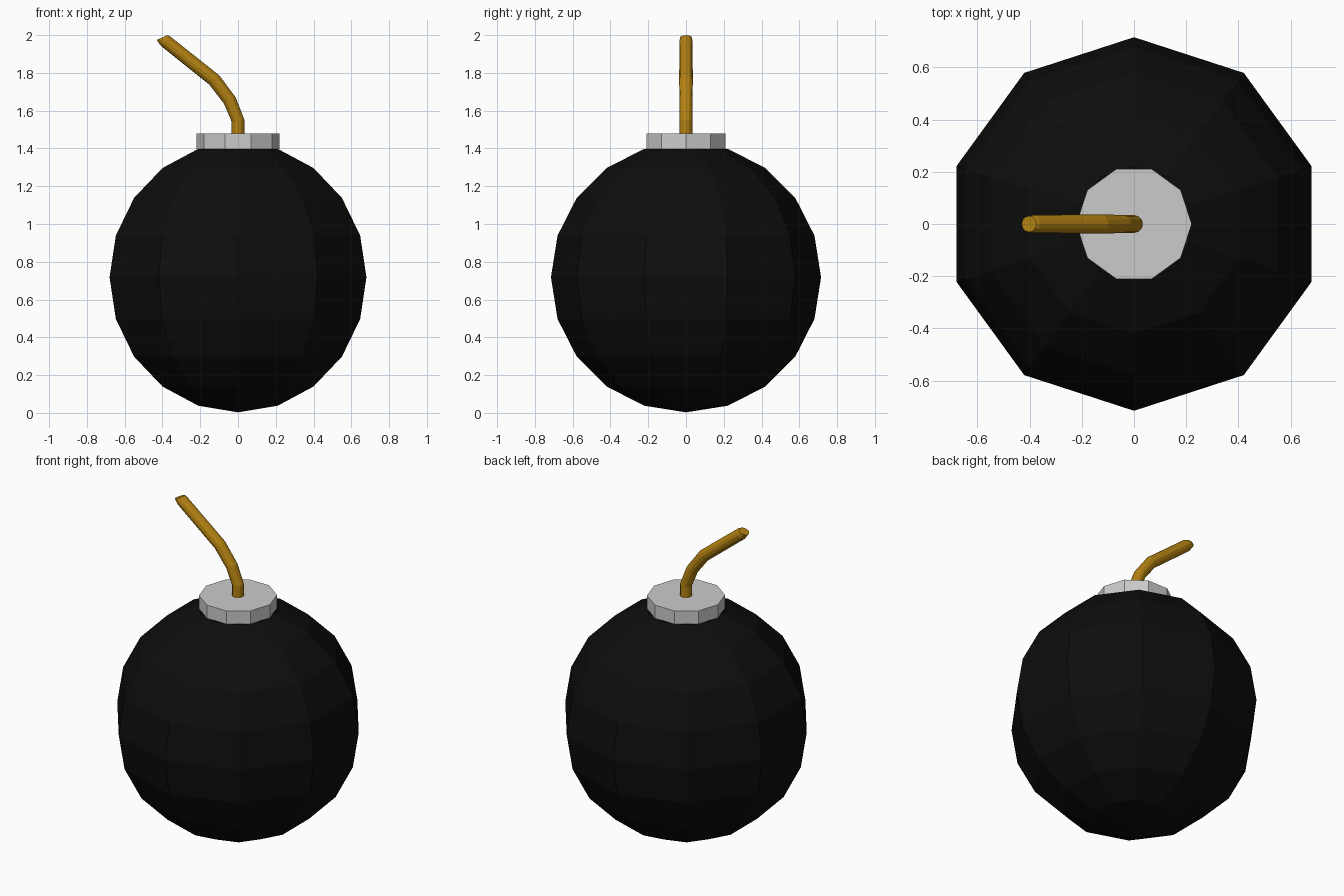
import bpy, bmesh, math

if "Cube" in bpy.data.objects:
    bpy.data.objects.remove(bpy.data.objects["Cube"])

def material(name, color):
    m = bpy.data.materials.new(name)
    m.diffuse_color = (*color, 1)
    m.use_nodes = True
    m.node_tree.nodes["Principled BSDF"].inputs["Base Color"].default_value = m.diffuse_color
    return m

def make(name, bm, mat=None):
    bmesh.ops.recalc_face_normals(bm, faces=bm.faces[:])
    me = bpy.data.meshes.new(name)
    bm.to_mesh(me)
    bm.free()
    ob = bpy.data.objects.new(name, me)
    bpy.context.collection.objects.link(ob)
    if mat:
        me.materials.append(mat)
    return ob

def loft(bm, rings):
    # join successive rings of vertices with quads
    for a, b in zip(rings, rings[1:]):
        n = len(a)
        for i in range(n):
            j = (i + 1) % n
            bm.faces.new((a[i], a[j], b[j], b[i]))

def ring(bm, cx, cz, r, tilt=0, n=10):
    t = math.radians(tilt)
    out = []
    for i in range(n):
        a = math.tau * i / n
        u = r * math.cos(a)
        out.append(bm.verts.new((cx + u * math.cos(t), r * math.sin(a), cz + u * math.sin(t))))
    return out

R, CZ = 0.715, 0.718
RIM = R * math.sin(math.pi / 10)
TOP = CZ + R * math.cos(math.pi / 10)

# round body: ten-sided faceted ball, its top ring meeting the cap
bm = bmesh.new()
bmesh.ops.create_uvsphere(bm, u_segments=10, v_segments=10, radius=R)
bmesh.ops.delete(bm, geom=[max(bm.verts, key=lambda v: v.co.z)], context='VERTS')
bmesh.ops.translate(bm, verts=bm.verts[:], vec=(0, 0, CZ))
make("body", bm, material("black", (0.004, 0.004, 0.004)))

# grey collar on top
bm = bmesh.new()
rings = [ring(bm, 0, TOP, RIM), ring(bm, 0, 1.48, RIM)]
loft(bm, rings)
bm.faces.new(rings[1])
make("collar", bm)

# bent fuse: centre x, centre z, radius, tilt of each cross-section
path = [(0, 1.47, 0.034, 0), (0, 1.547, 0.034, 10), (-0.043, 1.653, 0.035, 28),
        (-0.125, 1.762, 0.036, 42), (-0.385, 1.969, 0.035, 48), (-0.402, 1.987, 0.031, 24)]
bm = bmesh.new()
rings = [ring(bm, x, z, r, t, 12) for x, z, r, t in path]
loft(bm, rings)
bm.faces.new(rings[0])
bm.faces.new(rings[-1])
fuse = make("fuse", bm, material("ochre", (0.45, 0.22, 0.006)))
